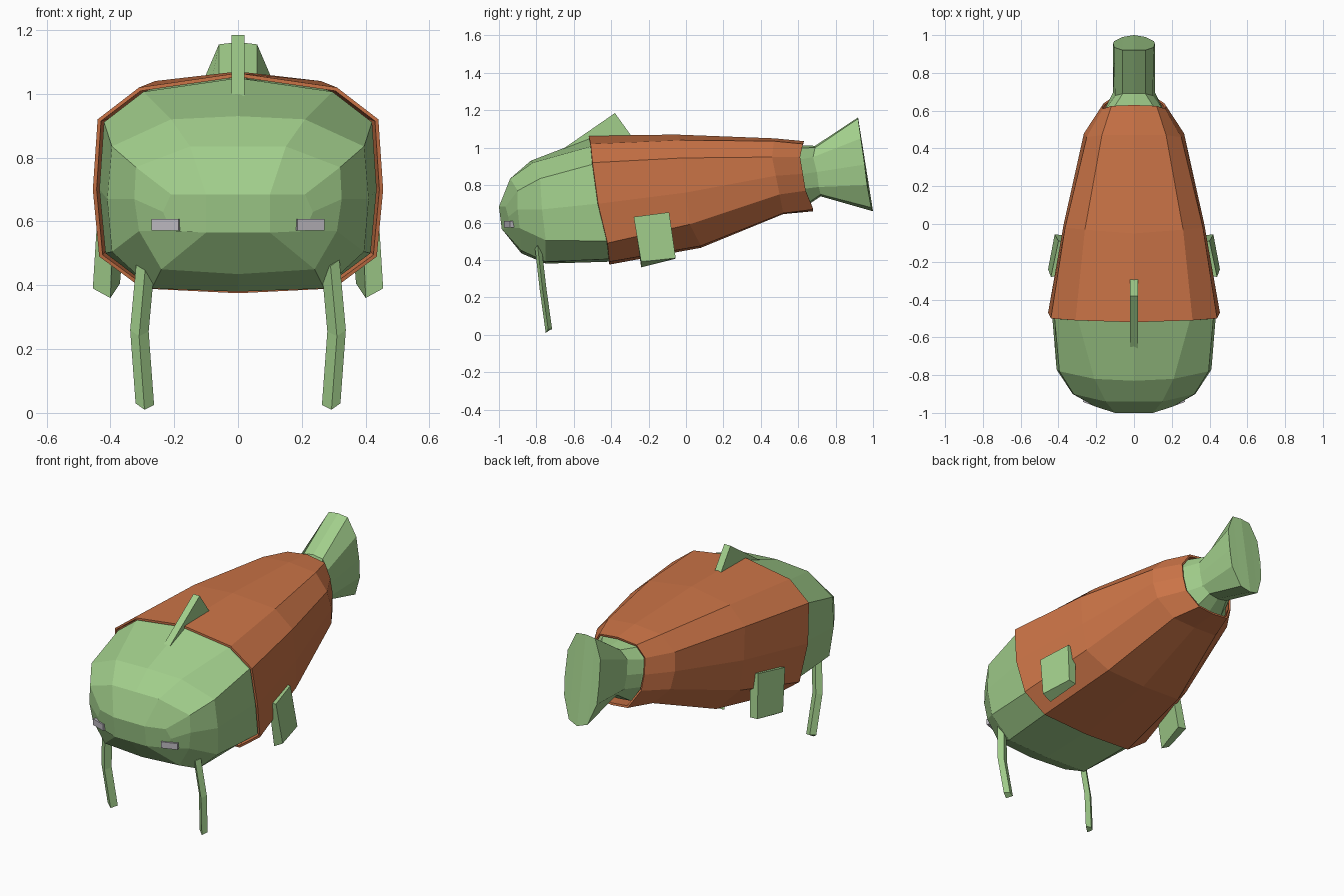
import bpy, bmesh, math
from mathutils import Matrix, Vector

if "Cube" in bpy.data.objects:
    bpy.data.objects.remove(bpy.data.objects["Cube"])


def material(name, rgb):
    m = bpy.data.materials.new(name)
    m.diffuse_color = (*rgb, 1)
    m.use_nodes = True
    m.node_tree.nodes["Principled BSDF"].inputs["Base Color"].default_value = m.diffuse_color
    return m


GREEN = material("pale green", (0.36, 0.62, 0.26))
ORANGE = material("rust orange", (0.60, 0.175, 0.063))
GREY = material("light grey", (0.50, 0.48, 0.52))


def finish(bm, name, mat):
    bmesh.ops.recalc_face_normals(bm, faces=bm.faces)
    me = bpy.data.meshes.new(name)
    bm.to_mesh(me)
    bm.free()
    me.materials.append(mat)
    ob = bpy.data.objects.new(name, me)
    bpy.context.collection.objects.link(ob)
    return ob


def loft(name, rings, mat, capped=True):
    """Skin 12-sided rings given as right halves, listed top to bottom."""
    bm = bmesh.new()
    loops = []
    for half in rings:
        full = half + [(-x, y, z) for x, y, z in half[5:0:-1]]
        loops.append([bm.verts.new(p) for p in full])
    for a, b in zip(loops, loops[1:]):
        for i in range(12):
            j = (i + 1) % 12
            bm.faces.new((a[i], a[j], b[j], b[i]))
    if capped:
        for r in (loops[0], loops[-1]):
            for f in ((0, 1, 5, 6), (1, 2, 4, 5), (2, 3, 4)):
                bm.faces.new([r[i] for i in f])
                bm.faces.new([r[-i] for i in f])
    return finish(bm, name, mat)


def prism(name, bottom, top, mat):
    """Close two matching outlines into a solid."""
    bm = bmesh.new()
    a = [bm.verts.new(p) for p in bottom]
    b = [bm.verts.new(p) for p in top]
    bm.faces.new(a)
    bm.faces.new(b)
    n = len(a)
    for i in range(n):
        j = (i + 1) % n
        bm.faces.new((a[i], a[j], b[j], b[i]))
    return finish(bm, name, mat)


def shrink(half, s, dy=0):
    zc = (half[0][2] + half[6][2]) / 2
    return [(x * s, y + dy, zc + (z - zc) * s) for x, y, z in half]


# Armour shell sections, front to back
shell = [
    [(0, -.52, 1.065), (.31, -.51, 1.02), (.44, -.50, .92), (.455, -.47, .70),
     (.435, -.42, .49), (.30, -.41, .39), (0, -.41, .375)],
    [(0, -.05, 1.07), (.26, -.03, 1.04), (.365, -.02, .945), (.372, 0, .76),
     (.36, .02, .59), (.25, .08, .475), (0, .08, .465)],
    [(0, .47, 1.05), (.17, .47, 1.035), (.25, .46, .95), (.265, .48, .85),
     (.25, .50, .75), (.15, .52, .65), (0, .52, .645)],
    [(0, .63, 1.035), (.12, .625, 1.02), (.165, .61, .95), (.17, .625, .86),
     (.16, .64, .77), (.10, .68, .67), (0, .68, .66)],
]
ob = loft("shell", shell, ORANGE, capped=False)
mod = ob.modifiers.new("thickness", 'SOLIDIFY')
mod.thickness = 0.012
mod.offset = -1

# Head, hidden trunk and flared tail as one skin
head = [
    [(0, -1.0, .685), (.10, -1.0, .685), (.21, -.965, .685), (.235, -.95, .63),
     (.21, -.95, .57), (.10, -.985, .565), (0, -.985, .565)],
    [(0, -.94, .835), (.15, -.94, .835), (.32, -.90, .77), (.325, -.90, .67),
     (.31, -.89, .57), (.24, -.88, .45), (0, -.88, .435)],
    [(0, -.83, .93), (.21, -.82, .92), (.395, -.78, .835), (.41, -.77, .67),
     (.395, -.75, .505), (.27, -.75, .39), (0, -.75, .38)],
]
trunk = [shrink(s, k) for s, k in zip(shell, (.955, .94, .92))]
trunk.append([(x, .615 + (y - .615) * .3, z) for x, y, z in shrink(shell[3], .88)])
tail = [
    [(0, .69, 1.01), (.06, .69, 1.0), (.10, .68, .95), (.11, .70, .87),
     (.10, .71, .79), (.06, .72, .75), (0, .72, .74)],
    [(0, .92, 1.162), (.06, .92, 1.155), (.105, .935, 1.05), (.11, .955, .91),
     (.105, .968, .80), (.06, .99, .68), (0, 1.0, .66)],
]
loft("body", head + trunk + tail, GREEN)

# Back fin
fin = [(-.67, .985), (-.38, 1.185), (-.29, 1.06), (-.50, 1.0)]
prism("back_fin", [(-.02, y, z) for y, z in fin], [(.02, y, z) for y, z in fin], GREEN)

for side, label in ((1, "right"), (-1, "left")):
    # Side fin: slab leaning against the shell
    outer = [(.44, -.28, .63), (.40, -.09, .655), (.42, -.055, .41), (.455, -.24, .39)]
    inner = [(.39, -.275, .625), (.35, -.09, .65), (.37, -.06, .405), (.40, -.24, .36)]
    prism(label + "_side_fin", [(side * x, y, z) for x, y, z in outer],
          [(side * x, y, z) for x, y, z in inner], GREEN)

    # Whisker: bent four-sided rod
    bm = bmesh.new()
    rings = []
    for x, y, z in ((.29, -.79, .47), (.31, -.765, .25), (.293, -.733, .02)):
        diamond = ((-.03, .006, .005), (.0, -.017, 0), (.028, -.004, .01), (.0, .017, .01))
        rings.append([bm.verts.new((side * (x + dx), y + dy, z + dz - (.01 if dy < -.01 else 0)))
                      for dx, dy, dz in diamond])
    for a, b in zip(rings, rings[1:]):
        for i in range(4):
            j = (i + 1) % 4
            bm.faces.new((a[i], a[j], b[j], b[i]))
    bm.faces.new(rings[0])
    bm.faces.new(rings[-1])
    finish(bm, label + "_whisker", GREEN)

    # Eye: small angled block
    bm = bmesh.new()
    bmesh.ops.create_cube(bm, size=1, matrix=Matrix.Translation((side * .223, -.94, .59))
                          @ Matrix.Rotation(side * math.radians(20), 4, 'Z')
                          @ Matrix.Diagonal((.09, .036, .036, 1)))
    finish(bm, label + "_eye", GREY)
